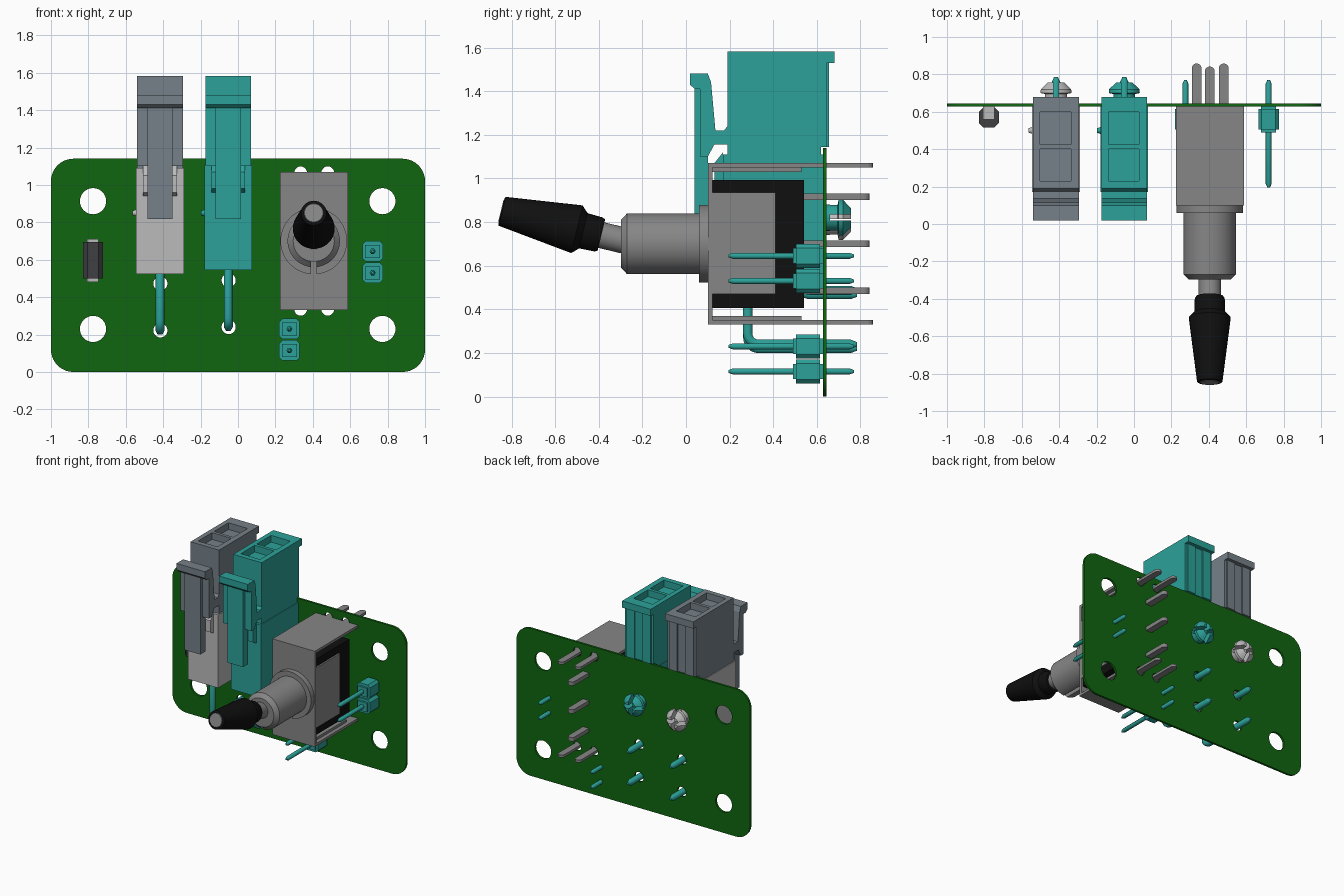
import bpy, bmesh
from math import sin, cos, pi, radians
from mathutils import Vector

if "Cube" in bpy.data.objects:
    bpy.data.objects.remove(bpy.data.objects["Cube"])

def material(name, rgb):
    m = bpy.data.materials.new(name)
    m.diffuse_color = (*rgb, 1)
    m.use_nodes = True
    m.node_tree.nodes["Principled BSDF"].inputs["Base Color"].default_value = m.diffuse_color
    return m

GREEN = material("board_green", (0.005, 0.13, 0.005))
TEAL = material("teal", (0.025, 0.36, 0.32))
SLATE = material("slate", (0.18, 0.22, 0.25))
LIGHT = material("light_grey", (0.5, 0.5, 0.5))
GREY = material("metal_grey", (0.24, 0.24, 0.24))
BLACK = material("black", (0.005, 0.005, 0.005))
DARK = material("dark_grey", (0.05, 0.05, 0.055))

def add(name, mesh, mat):
    o = bpy.data.objects.new(name, mesh)
    bpy.context.collection.objects.link(o)
    mesh.materials.clear()
    mesh.materials.append(mat)
    return o

def smooth(o, angle=35):
    bpy.ops.object.select_all(action='DESELECT')
    o.select_set(True)
    bpy.context.view_layer.objects.active = o
    bpy.ops.object.shade_smooth_by_angle(angle=radians(angle))

def curve_mesh(cu):
    tmp = bpy.data.objects.new("tmp", cu)
    bpy.context.collection.objects.link(tmp)
    dg = bpy.context.evaluated_depsgraph_get()
    me = bpy.data.meshes.new_from_object(tmp.evaluated_get(dg))
    bpy.data.objects.remove(tmp)
    return me

def prism(name, outline, axis, lo, hi, mat, holes=()):
    """Extrude a 2D outline with holes along an axis (x: yz, y: xz, z: xy)."""
    cu = bpy.data.curves.new(name, 'CURVE')
    cu.dimensions, cu.fill_mode, cu.extrude = '2D', 'BOTH', (hi - lo) / 2
    for loop in [outline, *holes]:
        s = cu.splines.new('POLY')
        s.points.add(len(loop) - 1)
        for p, (u, v) in zip(s.points, loop):
            p.co = (u, v, 0, 1)
        s.use_cyclic_u = True
    me = curve_mesh(cu)
    bm = bmesh.new()
    bm.from_mesh(me)
    for vert in bm.verts:
        u, v, w = vert.co
        w += (lo + hi) / 2
        vert.co = {'x': (w, u, v), 'y': (u, w, v), 'z': (u, v, w)}[axis]
    bmesh.ops.remove_doubles(bm, verts=bm.verts, dist=1e-5)
    bmesh.ops.recalc_face_normals(bm, faces=bm.faces)
    for f in bm.faces:
        f.smooth = False
    bm.to_mesh(me)
    bm.free()
    return add(name, me, mat)

def rect(u0, u1, v0, v1, c=0.0):
    if not c:
        return [(u0, v0), (u1, v0), (u1, v1), (u0, v1)]
    return [(u0 + c, v0), (u1 - c, v0), (u1, v0 + c), (u1, v1 - c),
            (u1 - c, v1), (u0 + c, v1), (u0, v1 - c), (u0, v0 + c)]

def arc(cx, cy, r, a0, a1, n):
    return [(cx + r * cos(radians(a0 + (a1 - a0) * i / n)),
             cy + r * sin(radians(a0 + (a1 - a0) * i / n))) for i in range(n + 1)]

def circle(cx, cy, r, n=32):
    return arc(cx, cy, r, 0, 360, n)[:-1]

def box(name, x0, x1, y0, y1, z0, z1, mat):
    return prism(name, rect(x0, x1, y0, y1), 'z', z0, z1, mat)

def lathe(name, profile, origin, direction, mat, n=40):
    """Revolve (radius, distance) points round an axis and cap the ends."""
    bm = bmesh.new()
    q = Vector(direction).to_track_quat('Z', 'Y')
    rings = [[bm.verts.new(Vector(origin) + q @ Vector((x, y, t))) for x, y in circle(0, 0, r, n)]
             for r, t in profile]
    for a, b in zip(rings, rings[1:]):
        for i in range(n):
            bm.faces.new((a[i], a[(i + 1) % n], b[(i + 1) % n], b[i]))
    bm.faces.new(rings[0])
    bm.faces.new(rings[-1])
    bmesh.ops.recalc_face_normals(bm, faces=bm.faces)
    me = bpy.data.meshes.new(name)
    bm.to_mesh(me)
    bm.free()
    o = add(name, me, mat)
    smooth(o)
    return o

def cut(o, cutter):
    m = o.modifiers.new("cut", 'BOOLEAN')
    m.operation, m.solver, m.object = 'DIFFERENCE', 'EXACT', cutter
    bpy.context.view_layer.objects.active = o
    bpy.ops.object.modifier_apply(modifier="cut")
    bpy.data.objects.remove(cutter)

def wire(name, pts, r, mat):
    """Round pin along a path, with tapered tips."""
    cu = bpy.data.curves.new(name, 'CURVE')
    cu.dimensions, cu.bevel_depth, cu.bevel_resolution, cu.use_fill_caps = '3D', r, 1, True
    s = cu.splines.new('POLY')
    s.points.add(len(pts) - 1)
    for i, (p, c) in enumerate(zip(s.points, pts)):
        p.co = (*c, 1)
        p.radius = 0.45 if i in (0, len(pts) - 1) else 1
    return add(name, curve_mesh(cu), mat)

# circuit board with mounting and pin holes
R = 0.12
outline = (arc(1 - R, R, R, -90, 0, 10) + arc(1 - R, 1.14 - R, R, 0, 90, 10)
           + arc(-1 + R, 1.14 - R, R, 90, 180, 10) + arc(-1 + R, R, R, 180, 270, 10))
holes = [circle(x, z, 0.07) for x in (-0.775, 0.772) for z in (0.23, 0.913)]
holes += [circle(x, z + dz, 0.038, 20) for x, dz in ((-0.415, 0), (-0.05, 0.018)) for z in (0.222, 0.472)]
holes += [circle(x, z, 0.034, 20) for x in (0.335, 0.48) for z in (0.335, 1.065)]
prism("circuit_board", outline, 'y', 0.628, 0.645, GREEN, holes)

# small surface-mount part on the left
prism("chip_body", rect(-0.83, -0.722, 0.515, 0.625, 0.025), 'z', 0.50, 0.695, DARK)
box("chip_contacts", -0.808, -0.747, 0.56, 0.628, 0.48, 0.712, LIGHT)

def connector(tag, cx, dz, plug, socket):
    hw, w = 0.122, 0.128
    # board-side socket, its catch and split locating peg
    prism(tag + "_socket", rect(0.17, 0.628, 0.545 + dz, 1.11 + dz), 'x', cx - w, cx + w, socket)
    prism(tag + "_catch", [(0.17, 0.96 + dz), (0.13, 0.98 + dz), (0.13, 1.07 + dz), (0.17, 1.12 + dz)],
          'x', cx - 0.09, cx + 0.09, socket)
    peg = lathe(tag + "_peg", [(0.06, 0.62), (0.06, 0.695), (0.085, 0.70), (0.083, 0.72), (0.045, 0.757)],
                (cx, 0, 0.82 + dz), (0, 1, 0), socket, 24)
    cut(peg, box("slot_a", cx - 0.014, cx + 0.014, 0.66, 0.8, 0.6, 1.0, socket))
    cut(peg, box("slot_b", cx - 0.2, cx + 0.2, 0.66, 0.8, 0.806 + dz, 0.834 + dz, socket))
    # mating plug with two shallow wire openings
    prism(tag + "_plug", [(0.19, 1.05), (0.62, 1.05), (0.62, 1.145), (0.645, 1.145), (0.645, 1.53), (0.19, 1.53)],
          'x', cx - hw, cx + hw, plug)
    prism(tag + "_plug_rim", rect(cx - hw, cx + hw, 0.19, 0.68), 'z', 1.53, 1.582, plug,
          [rect(cx - 0.085, cx + 0.08, a, b) for a, b in ((0.23, 0.40), (0.425, 0.60))])
    for s in (-1, 1):
        box(tag + "_back_rib", cx + s * 0.07 - 0.035, cx + s * 0.07 + 0.035, 0.64, 0.655, 1.145, 1.535, plug)
    lathe(tag + "_side_bump", [(0.018, 0), (0.012, 0.018)], (cx - w, 0.5, 0.85), (-1, 0, 0), socket, 12)
    # latch lever hinged on the plug
    prism(tag + "_latch", [(0.065, 1.10), (0.10, 1.10), (0.13, 1.155), (0.19, 1.155), (0.19, 1.24), (0.175, 1.22),
                           (0.135, 1.22), (0.115, 1.44), (0.10, 1.48), (0.018, 1.48), (0.018, 1.43),
                           (0.04, 1.41), (0.065, 1.41)], 'x', cx - hw, cx + hw, plug)
    box(tag + "_latch_arm", cx - 0.067, cx + 0.067, 0.04, 0.10, 0.817, 1.42, plug)
    # bent solder pins
    for y, z in ((0.283, 0.24), (0.52, 0.487)):
        z += dz
        r = 0.05
        bend = [(cx, p, q) for p, q in arc(y + r, z + r, r, 180, 270, 6)]
        wire(tag + "_pin", [(cx, y, 0.60), (cx, y, 0.58)] + bend + [(cx, 0.755, z), (cx, 0.785, z)], 0.024, TEAL)

connector("left_connector", -0.417, -0.02, SLATE, LIGHT)
connector("middle_connector", -0.052, 0, TEAL, TEAL)

# two-pin headers
for hx, zs in ((0.72, (0.53, 0.645)), (0.275, (0.115, 0.23))):
    for z in zs:
        prism("header_block", rect(hx - 0.055, hx + 0.055, z - 0.055, z + 0.055, 0.018), 'y', 0.505, 0.615, TEAL)
        box("header_foot", hx - 0.04, hx + 0.04, 0.49, 0.628, z - 0.035, z + 0.035, TEAL)
        wire("header_pin", [(hx, 0.195, z), (hx, 0.215, z), (hx, 0.75, z), (hx, 0.77, z)], 0.016, TEAL)

# toggle switch: body and metal bracket
SX, SZ = 0.405, 0.70
x0, x1 = 0.225, 0.587
box("switch_body", x0 + 0.012, x1 - 0.012, 0.115, 0.54, 0.407, 0.993, BLACK)
box("bracket_front", x0, x1, 0.10, 0.122, 0.33, 1.07, GREY)
for side in (x0, x1 - 0.014):
    box("bracket_side", side, side + 0.014, 0.11, 0.41, 0.47, 0.935, GREY)

def tab(name, x, y0, y1, z, h, w=0.026):
    prism(name, [(x - w, y0)] + [(x + w, y0)] + arc(x, y1 - w, w, 0, 180, 10), 'z', z - h, z + h, GREY)

for s in (-1, 1):
    z = SZ + s * 0.36
    box("bracket_flange", x0, x1, 0.11, 0.628, z - 0.01, z + 0.01, GREY)
    box("bracket_liner", x0 + 0.03, x1 - 0.03, 0.11, 0.53, z - s * 0.02 - 0.01, z - s * 0.02 + 0.01, GREY)
    for x in (0.335, 0.48):
        tab("bracket_leg", x, 0.62, 0.858, z, 0.01)
for z in (0.485, SZ, 0.915):
    tab("switch_terminal", SX, 0.53, 0.842, z, 0.015)

# bushing with keyway
bushing = lathe("switch_bushing", [(0.178, 0.10), (0.178, 0.06), (0.14, 0.06), (0.14, -0.27), (0.11, -0.298)],
                (SX, 0, SZ), (0, 1, 0), GREY, 48)
cut(bushing, box("keyway", SX - 0.015, SX + 0.015, -0.4, 0.095, 0.48, 0.59, GREY))

# tilted lever and its cap
tilt = radians(13.5)
d = (0, -cos(tilt), sin(tilt))
base = (SX, -0.388, 0.74)
lathe("lever_rod", [(0.06, -0.16), (0.06, 0.46), (0.05, 0.474)], base, d, GREY, 32)
lathe("lever_cap", [(0.074, 0), (0.08, 0.012), (0.083, 0.085), (0.112, 0.115), (0.11, 0.135),
                    (0.068, 0.468), (0.062, 0.471)], base, d, BLACK, 32)
